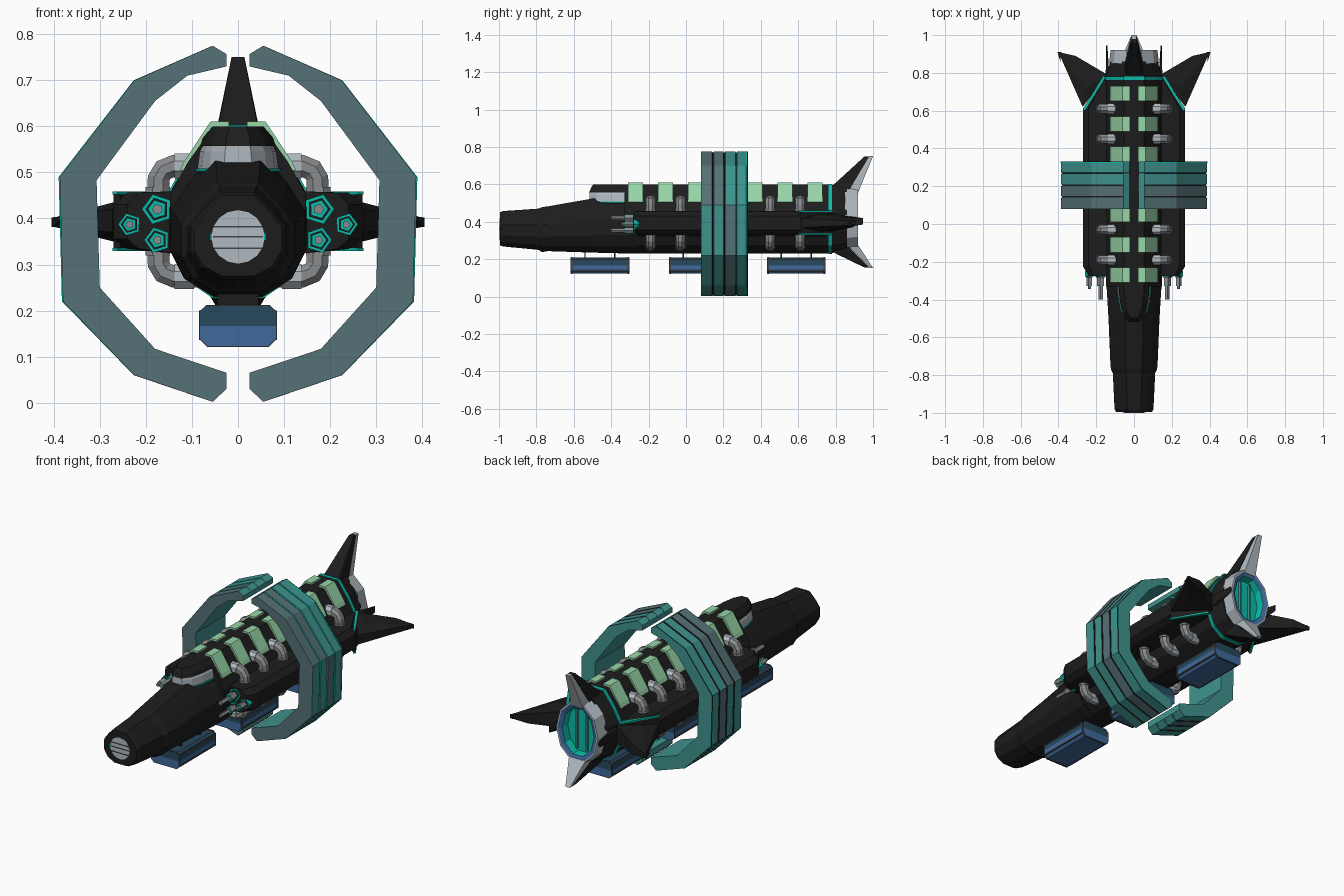
import bpy, bmesh, math
from mathutils import Vector

if "Cube" in bpy.data.objects:
    bpy.data.objects.remove(bpy.data.objects["Cube"])

def material(name, *rgb):
    m = bpy.data.materials.new(name)
    m.diffuse_color = (*rgb, 1)
    m.use_nodes = True
    m.node_tree.nodes["Principled BSDF"].inputs["Base Color"].default_value = m.diffuse_color
    return m

BLACK = material("hull black", .012, .012, .012)
DARK = material("dark grey", .05, .055, .06)
GREY = material("pipe grey", .25, .26, .27)
LIGHT = material("light grey", .44, .49, .53)
ACCENT = material("bright teal", .003, .50, .40)
TEAL = material("ring teal", .05, .29, .27)
SLATE = material("slate", .09, .165, .18)
GREEN = material("pale green", .31, .66, .39)
BLUE = material("pod blue", .05, .14, .33)
NAVY = material("dark blue", .02, .065, .11)

def finish(name, bm, mats, mirror=False):
    bmesh.ops.recalc_face_normals(bm, faces=bm.faces)
    me = bpy.data.meshes.new(name)
    bm.to_mesh(me)
    bm.free()
    for m in mats if isinstance(mats, list) else [mats]:
        me.materials.append(m)
    ob = bpy.data.objects.new(name, me)
    bpy.context.collection.objects.link(ob)
    if mirror:
        ob.modifiers.new("mirror", 'MIRROR').use_mirror_merge = False
    return ob

def loft(name, rings, mats, mirror=False, rule=None, caps=True):
    """Skin a list of equal-length point rings; rule(segment, edge) picks a material."""
    bm = bmesh.new()
    vs = [[bm.verts.new(p) for p in r] for r in rings]
    n = len(rings[0])
    for s in range(len(rings) - 1):
        for i in range(n):
            j = (i + 1) % n
            f = bm.faces.new((vs[s][i], vs[s][j], vs[s + 1][j], vs[s + 1][i]))
            if rule:
                f.material_index = rule(s, i)
    if caps:
        bm.faces.new(vs[0])
        bm.faces.new(vs[-1])
    return finish(name, bm, mats, mirror)

def prism_y(name, poly, y0, y1, mat, mirror=False):
    return loft(name, [[(x, y, z) for x, z in poly] for y in (y0, y1)], mat, mirror)

def prism_z(name, poly, z0, z1, mat, mirror=False):
    return loft(name, [[(x, y, z) for x, y in poly] for z in (z0, z1)], mat, mirror)

def box(name, x0, x1, y0, y1, z0, z1, mat, mirror=False):
    return prism_z(name, [(x0, y0), (x1, y0), (x1, y1), (x0, y1)], z0, z1, mat, mirror)

def hull(name, pts, mat, mirror=False):
    bm = bmesh.new()
    for p in pts:
        bm.verts.new(p)
    bmesh.ops.convex_hull(bm, input=bm.verts)
    return finish(name, bm, mat, mirror)

def ngon(cx, cz, rx, rz, n, turn=0.0):
    return [(cx + rx * math.sin(turn + math.tau * i / n),
             cz + rz * math.cos(turn + math.tau * i / n)) for i in range(n)]

def tube(name, path, r, mat, y, sides=8):
    """Bent pipe lying in an x-z plane."""
    p = [Vector((a, 0, b)) for a, b in path]
    rings = []
    for i, c in enumerate(p):
        t = (p[min(i + 1, len(p) - 1)] - p[max(i - 1, 0)]).normalized()
        side = Vector((t.z, 0, -t.x))
        rings.append([c + Vector((0, y, 0)) + r * (math.cos(a) * side + math.sin(a) * Vector((0, 1, 0)))
                      for a in (math.tau * (k + .5) / sides for k in range(sides))])
    return loft(name, rings, mat, True)

# Main fuselage: twelve-sided sections from nose to tail
def section(y, w, zb, zt):
    half = [(.36, 0), (.74, .21), (1, .4), (1, .68), (.78, .88), (.36, 1)]
    pts = [(w * fx, y, zt - (zt - zb) * fz) for fx, fz in half]
    return pts + [(-x, yy, z) for x, yy, z in reversed(pts)]

loft("nose", [section(*s) for s in [
    (-.995, .095, .275, .45), (-.98, .103, .268, .457), (-.79, .112, .25, .47), (-.77, .122, .238, .478),
    (-.74, .125, .243, .482), (-.5, .135, .235, .524), (-.3, .147, .23, .545), (-.26, .15, .23, .56)]], BLACK)
loft("fuselage", [section(*s) for s in [
    (-.33, .147, .23, .6), (.77, .15, .23, .6), (.86, .125, .25, .585)]], BLACK)
loft("tail_stripe", [section(y, .154, .227, .603) for y in (.762, .78)], ACCENT)

# Nose intake disc with slats
prism_y("nose_disc", ngon(0, .36, .058, .058, 16), -.997, -.99, LIGHT)
for z in (.335, .36, .382):
    box("nose_slat", -.054, .054, -1.0, -.994, z - .0015, z + .0015, DARK)
box("nose_light", .056, .061, -.999, -.99, .352, .368, ACCENT, True)

# Cockpit: trim, window band and overhanging roof
def plan(g):
    half = [(.03, -.515 - g), (.062 + g, -.475), (.08 + g, -.41), (.088 + g, -.33)]
    return half + [(-x, y) for x, y in reversed(half)]
prism_z("window_trim", plan(.004), .502, .508, ACCENT)
prism_z("window_sill", plan(.001), .48, .503, BLACK)
loft("cockpit_window", [[(x * k, y, z) for x, y in plan(0)] for z, k in ((.506, 1), (.545, .94), (.56, .85))], LIGHT)
loft("cockpit_roof", [[(x * k, y * q, z) for x, y in plan(.003)] for z, k, q in
                      ((.557, .9, 1), (.575, .84, .985), (.6, .6, .96))], BLACK)

# Side sponsons
spon = [(.10, .46), (.24, .456), (.27, .43), (.27, .355), (.24, .334), (.10, .32)]
def spon_ring(y, w):
    return [(.1 + (x - .1) * (w - .1) / .17, y, z) for x, z in spon]
loft("sponson", [spon_ring(-.275, .24), spon_ring(-.225, .27), spon_ring(.61, .27), spon_ring(.78, .158)], BLACK, True)

# Side tail fins, with thin teal trim above and below the root
trim = [(.262, .598), (.272, .606), (.163, .785), (.150, .778)]
prism_z("fin_trim_top", trim, .452, .459, ACCENT, True)
prism_z("fin_trim_low", trim, .329, .336, ACCENT, True)
prism_z("fin_root", [(.255, .60), (.27, .612), (.162, .783), (.14, .77)], .336, .452, BLACK, True)
hull("side_fin", [(.272, .62, .37), (.272, .62, .42), (.14, .79, .35), (.14, .79, .445), (.25, .72, .345),
                  (.25, .72, .44), (.40, .91, .382), (.40, .91, .402), (.31, .89, .37), (.31, .89, .42)], BLACK, True)
hull("fin_tip", [(.39, .86, .392), (.405, .91, .382), (.405, .91, .402), (.385, .91, .38), (.385, .91, .405)], BLACK, True)
hull("tail_spike", [(.13, .78, .36), (.13, .78, .44), (.15, .78, .37), (.15, .78, .43), (.148, .945, .385), (.148, .945, .42),
                    (.141, .945, .4)], BLACK, True)

# Upper and lower tail fins: dark front, light trailing edge
for label, zb, zt, half in (("upper", .585, .75, .045), ("lower", .245, .155, .06)):
    s = 1 if zt > zb else -1
    pts, back = [], []
    for x in (-1, 1):
        pts += [(x * half, .775, zb), (x * half, .87, zb - s * .02), (x * .014, .955, zt), (x * .014, .98, zt),
                (x * half, .8, zb + s * .015)]
        back += [(x * half * .95, .865, zb - s * .03), (x * half * .8, .92, zb - s * .03),
                 (x * .013, .98, zt + s * .001), (x * .013, 1.0, zt + s * .001)]
    hull(label + "_fin", pts, BLACK)
    hull(label + "_fin_edge", back, LIGHT)

# Engine nozzle: grey shell, blue lip, glowing inside
def oval(y, rx, rz):
    return [(x, y, z) for x, z in ngon(0, .415, rx, rz, 10, math.pi / 10)]
loft("nozzle", [oval(.85, .132, .176), oval(.92, .124, .162), oval(.92, .116, .154), oval(.912, .094, .13), oval(.868, .09, .125)],
     [LIGHT, BLUE, ACCENT], rule=lambda s, i: (0, 0, 1, 2)[s], caps=False)
prism_y("engine_glow", ngon(0, .415, .1, .135, 10, math.pi / 10), .855, .87, ACCENT)
for x in (-.03, .03):
    box("engine_vane", x - .004, x + .004, .865, .885, .31, .52, TEAL)

# Pale green roof plates along the spine
plate = [(.02, .61), (.06, .61), (.117, .524), (.126, .505), (.1, .5), (.02, .58)]
for k in range(7):
    y = -.27 + .16 * k
    prism_y("roof_plate", plate, y - .04, y + .04, GREEN, True)

# Bent pipes above and below the sponsons
for k in range(6):
    y = -.19 + .16 * k
    for flip in (False, True):
        f = lambda path: [(x, .788 - z if flip else z) for x, z in path]
        tube("pipe", f([(.08, .514), (.14, .514), (.162, .505), (.172, .488), (.174, .445)]), .026, GREY, y)
        tube("pipe_collar", f([(.095, .514), (.138, .514)]), .029, LIGHT, y)
        tube("pipe_foot", f([(.174, .468), (.174, .45)]), .029, GREY, y)

# Forward gun clusters
for x, z, r, tip in ((.175, .42, 1.0, -.4), (.235, .387, .75, -.345), (.175, .353, .85, -.4)):
    for name, rad, y1, mat in (("gun_ring", .034, -.279, ACCENT), ("gun_socket", .026, -.283, BLACK),
                               ("gun_sleeve", .021, -.325, GREY), ("gun_sleeve_face", .021, -.328, ACCENT),
                               ("gun_barrel", .012, tip, GREY)):
        start = -.325 if "face" in name else -.25
        prism_y(name, ngon(x, z, rad * r, rad * r, 5, .3), start, y1, mat, True)

# Split ring around the hull, banded with dark grooves and thin bright edges
arc = [(.055, .775), (.225, .70), (.387, .49), (.38, .22), (.225, .06), (.055, .002),
       (.025, .03), (.025, .065), (.18, .117), (.30, .25), (.307, .483), (.18, .655), (.11, .71), (.025, .73), (.025, .757)]
# each level: y, inset of the outer side, then colour on upper faces and on the other faces
levels = [(.08, 0, 1, 0), (.14, 0, 2, 2), (.141, .012, 2, 2), (.147, .012, 3, 3), (.149, 0, 1, 0), (.201, 0, 2, 2),
          (.202, .012, 2, 2), (.208, .012, 3, 3), (.21, 0, 0, 1), (.264, 0, 2, 2), (.265, .012, 2, 2), (.271, .012, 3, 3),
          (.273, 0, 0, 0), (.322, 0, 3, 3), (.323, -.006, 3, 3), (.327, -.006, 2, 2), (.332, 0, 0, 0)]
def arc_ring(y, inset):
    return [(x * (1 - inset), y, .3875 + (z - .3875) * (1 - max(inset, 0))) if i < 6 else (x, y, z)
            for i, (x, z) in enumerate(arc)]
half_ring = loft("half_ring", [arc_ring(l[0], l[1]) for l in levels], [TEAL, SLATE, BLACK, ACCENT], True,
                 rule=lambda s, i: levels[s][2 if i < 2 else 3] if i < 5 else 0)
for f in half_ring.data.polygons:
    if len(f.vertices) > 4:
        f.material_index = 1 if f.center.y < .2 else 0

# Blue cargo pods on short pylons under the keel
low = [(-.083, .167), (-.083, .14), (-.066, .123), (.066, .123), (.083, .14), (.083, .167)]
top = [(-.083, .167), (.083, .167), (.083, .196), (.068, .21), (-.068, .21), (-.083, .196)]
hoop = [(-.085, .139), (-.067, .121), (.067, .121), (.085, .139), (.085, .197), (.069, .212), (-.069, .212), (-.085, .197)]
for yc in (-.46, .065, .59):
    prism_y("pod_lower", low, yc - .157, yc + .157, BLUE)
    prism_y("pod_upper", top, yc - .157, yc + .157, NAVY)
    for s in (-1, 1):
        prism_y("pod_hoop", hoop, yc + s * .15 - .004, yc + s * .15 + .004, DARK)
        box("pod_pylon", -.045, .045, yc + s * .08 - .004, yc + s * .08 + .004, .205, .245, BLACK)
    for z in (.14, .196):
        box("pod_rail", .078, .085, yc - .154, yc + .154, z - .004, z + .004, DARK, True)
